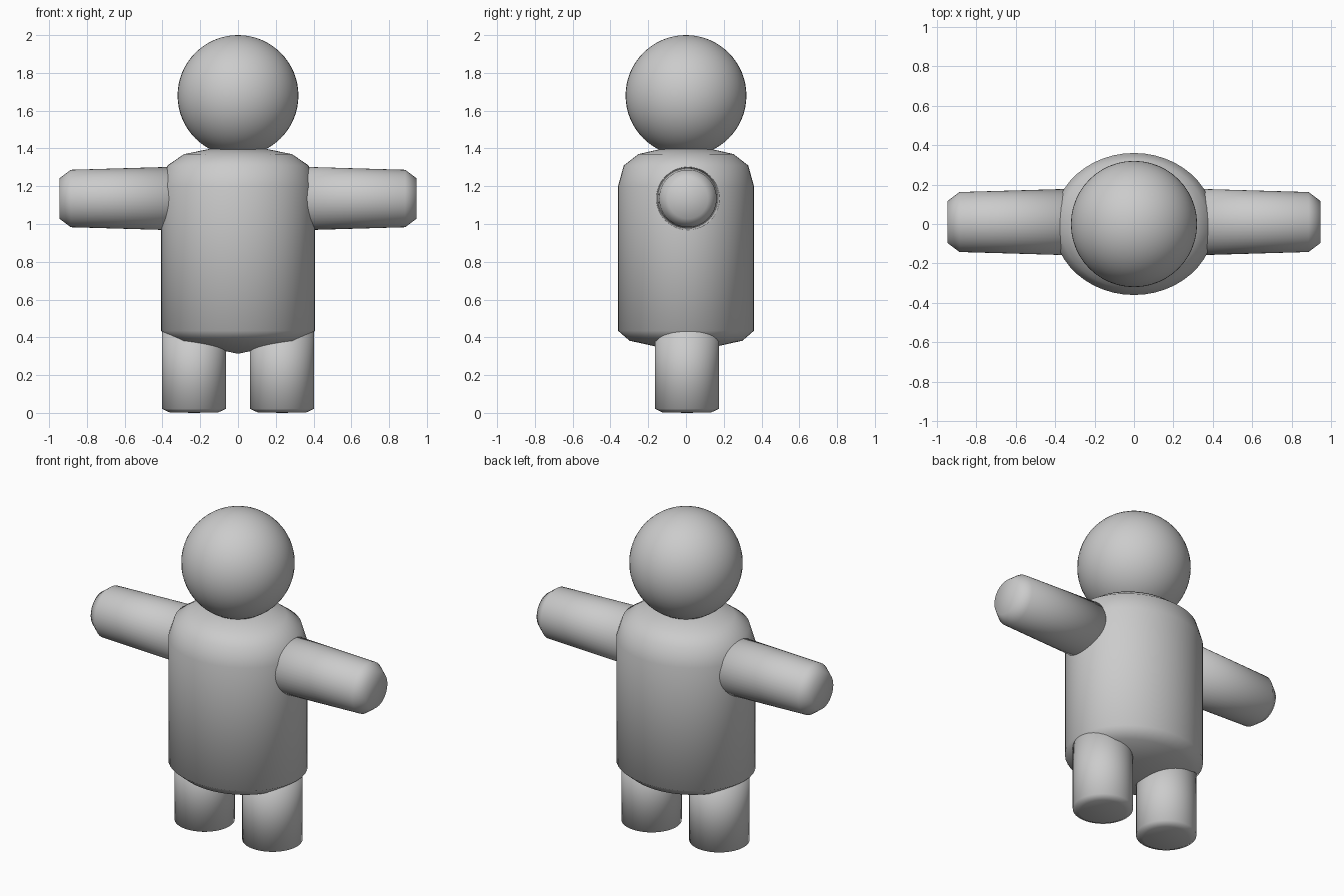
import bpy, bmesh, math
from mathutils import Matrix

if "Cube" in bpy.data.objects:
    bpy.data.objects.remove(bpy.data.objects["Cube"])

grey = bpy.data.materials.new("plain grey")
grey.use_nodes = True
colour = (0.6, 0.6, 0.6, 1)
grey.diffuse_color = colour
grey.node_tree.nodes["Principled BSDF"].inputs["Base Color"].default_value = colour


def finish(bm, name):
    bmesh.ops.recalc_face_normals(bm, faces=bm.faces)
    for face in bm.faces:
        face.smooth = True
    mesh = bpy.data.meshes.new(name)
    bm.to_mesh(mesh)
    bm.free()
    mesh.materials.append(grey)
    obj = bpy.data.objects.new(name, mesh)
    bpy.context.collection.objects.link(obj)


def lathe(name, profile, matrix, sides=48):
    """Spin (radius, height) points around z, then place the result."""
    bm = bmesh.new()
    rings = []
    for r, z in profile:
        count = 1 if r == 0 else sides
        rings.append([bm.verts.new((r * math.cos(math.tau * i / sides),
                                    r * math.sin(math.tau * i / sides), z))
                      for i in range(count)])
    for a, b in zip(rings, rings[1:]):
        for i in range(sides):
            j = (i + 1) % sides
            corners = [a[i % len(a)], a[j % len(a)], b[j % len(b)], b[i % len(b)]]
            bm.faces.new(list(dict.fromkeys(corners)))
    bm.transform(matrix)
    finish(bm, name)


# Head
bm = bmesh.new()
bmesh.ops.create_uvsphere(bm, u_segments=48, v_segments=32, radius=0.32,
                          matrix=Matrix.Translation((0, 0, 1.68)))
finish(bm, "head")

# Torso: oval barrel with a domed top and a shallow pointed base
torso = [(0, 0.313), (0.45, 0.352), (0.83, 0.382), (1, 0.435), (1, 1.2),
         (0.915, 1.31), (0.7, 1.37), (0.36, 1.398), (0, 1.4)]
lathe("torso", torso, Matrix.Diagonal((0.408, 0.36, 1, 1)))

# Arms and legs
arm = [(0, 0.2), (0.172, 0.2), (0.152, 0.885), (0.107, 0.945), (0, 0.945)]
leg = [(0, 0), (0.13, 0.003), (0.17, 0.022), (0.17, 0.5), (0, 0.5)]
for side, label in ((1, "left"), (-1, "right")):
    turn = Matrix.Rotation(side * math.pi / 2, 4, "Y")
    lathe(label + "_arm", arm, Matrix.Translation((0, 0.01, 1.135)) @ turn)
    lathe(label + "_leg", leg, Matrix.Translation((side * 0.233, 0.005, 0)))
